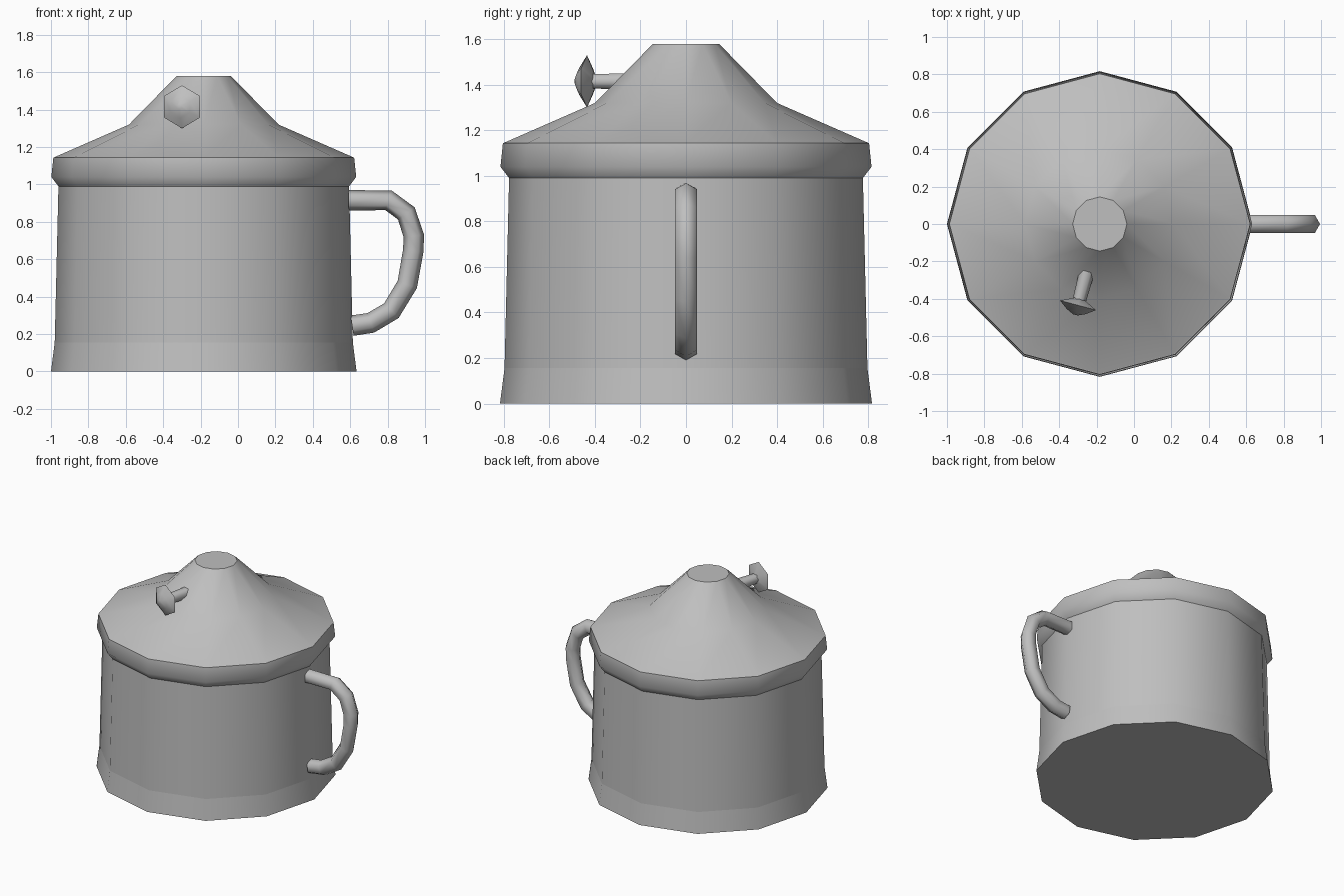
import bpy
import bmesh
from math import cos, sin, pi, radians
from mathutils import Vector

cube = bpy.data.objects.get("Cube")
if cube:
    bpy.data.objects.remove(cube, do_unlink=True)

grey = bpy.data.materials.new("plain grey")
grey.use_nodes = True
colour = (0.52, 0.52, 0.52, 1)
grey.diffuse_color = colour
grey.node_tree.nodes["Principled BSDF"].inputs["Base Color"].default_value = colour

CENTRE = Vector((-0.183, 0, 0))
UP = Vector((0, 0, 1))
SIDE = Vector((0, 1, 0))


def ring(centre, u, v, radius, sides):
    return [centre + radius * (u * cos(2 * pi * i / sides) + v * sin(2 * pi * i / sides))
            for i in range(sides)]


def loft(name, rings, sharp_angle=35, caps=(True, True)):
    """Bridge a list of equal rings and optionally cap the ends."""
    bm = bmesh.new()
    loops = [[bm.verts.new(p) for p in r] for r in rings]
    count = len(loops[0])
    for a, b in zip(loops, loops[1:]):
        for i in range(count):
            j = (i + 1) % count
            bm.faces.new((a[i], a[j], b[j], b[i]))
    if caps[0]:
        bm.faces.new(loops[0][::-1])
    if caps[1]:
        bm.faces.new(loops[-1])
    bmesh.ops.recalc_face_normals(bm, faces=bm.faces)
    for f in bm.faces:
        f.smooth = True
    mesh = bpy.data.meshes.new(name)
    bm.to_mesh(mesh)
    bm.free()
    mesh.set_sharp_from_angle(angle=radians(sharp_angle))
    mesh.materials.append(grey)
    obj = bpy.data.objects.new(name, mesh)
    bpy.context.collection.objects.link(obj)
    return obj


def turned(name, profile, sharp_angle=35):
    """Twelve-sided turned part from (radius, height) pairs."""
    return loft(name, [ring(CENTRE + UP * z, Vector((1, 0, 0)), SIDE, r, 12)
                       for r, z in profile], sharp_angle)


# Pot: flared foot, wall, rim band and two-slope lid
turned("foot", [(0.817, 0), (0.797, 0.155)])
turned("body", [(0.797, 0.155), (0.777, 0.99)])
turned("rim_band", [(0.777, 0.99), (0.815, 1.04), (0.804, 1.145)], 45)
turned("lid", [(0.80, 1.145), (0.40, 1.32), (0.145, 1.58)])

# Handle: six-sided tube along a bent path
path = [Vector((x, 0, z)) for x, z in (
    (0.59, 0.915), (0.805, 0.915), (0.90, 0.845), (0.94, 0.725), (0.937, 0.645),
    (0.905, 0.465), (0.82, 0.325), (0.71, 0.26), (0.61, 0.245))]
tube = []
for i, p in enumerate(path):
    before = (p - path[max(i - 1, 0)]).normalized()
    after = (path[min(i + 1, len(path) - 1)] - p).normalized()
    tangent = (before + after).normalized()
    tube.append(ring(p, tangent.cross(SIDE), SIDE, 0.055, 6))
loft("handle", tube, 65)

# Lid knob: stem and double-pointed hexagonal button, pointing outwards
out = Vector((-sin(radians(15)), -cos(radians(15)), 0))
across = out.cross(UP)
root = CENTRE + UP * 1.415


def knob_part(name, profile, u, v, sharp_angle):
    loft(name, [ring(root + out * d, u, v, r, 6) for r, d in profile], sharp_angle)


knob_part("knob_stem", [(0.043, 0.2), (0.036, 0.43)], across, UP, 65)
knob_part("knob_button", [(0.02, 0.41), (0.115, 0.45), (0.06, 0.485), (0.015, 0.503)],
          UP, across, 50)
